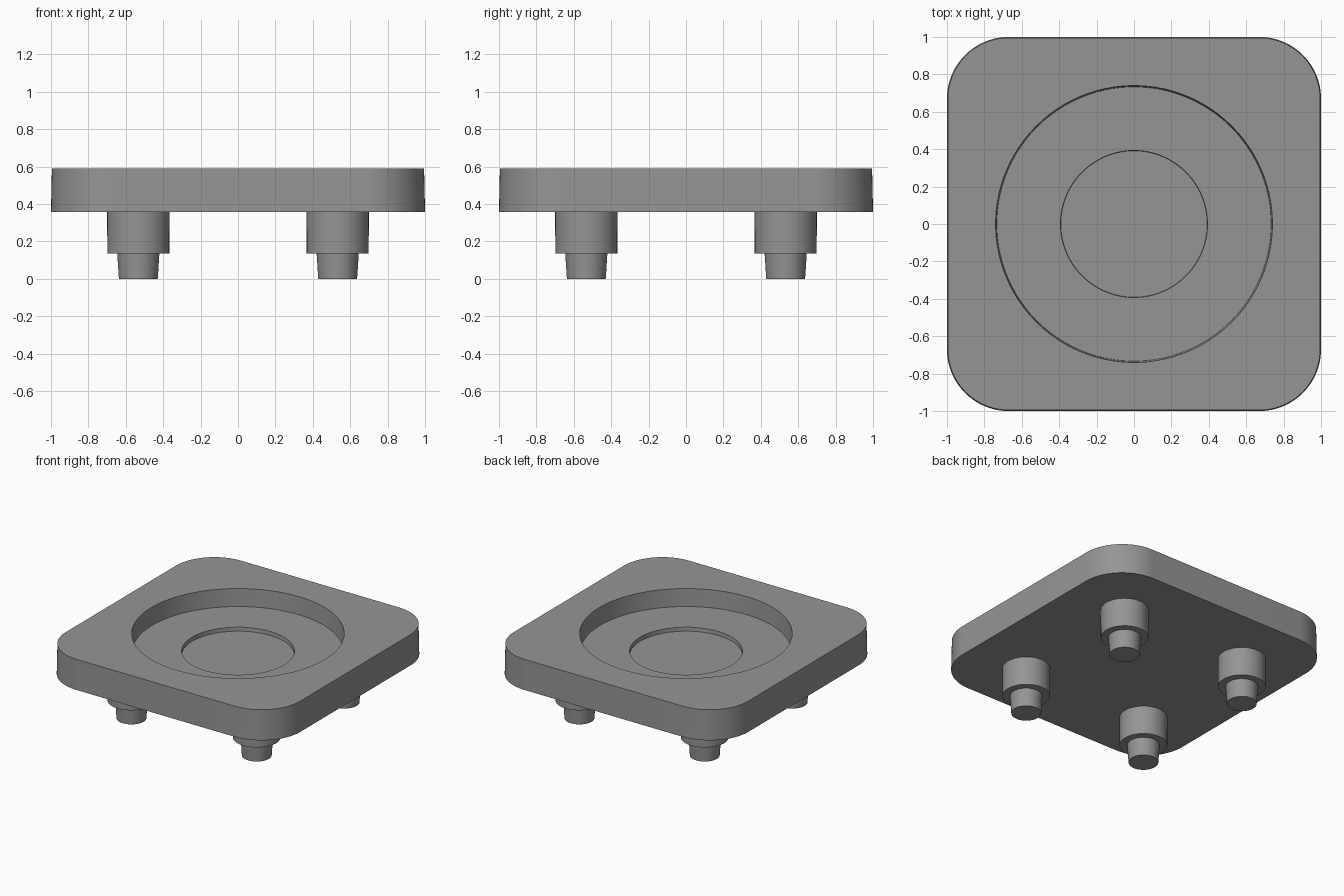
import bpy, bmesh, math

if "Cube" in bpy.data.objects:
    bpy.data.objects.remove(bpy.data.objects["Cube"])

grey = bpy.data.materials.new("mid grey")
grey.diffuse_color = (0.3, 0.3, 0.3, 1)
grey.use_nodes = True
grey.node_tree.nodes["Principled BSDF"].inputs["Base Color"].default_value = grey.diffuse_color
CORNER = 24                  # segments per rounded corner
COUNT = 4 * (CORNER + 1)     # points in every plate ring


def rounded_square(half, radius, z):
    ring = []
    for k in range(4):
        mid = math.radians(45 + 90 * k)
        cx = math.copysign(half - radius, math.cos(mid))
        cy = math.copysign(half - radius, math.sin(mid))
        for i in range(CORNER + 1):
            a = math.radians(90 * (k + i / CORNER))
            ring.append((cx + radius * math.cos(a), cy + radius * math.sin(a), z))
    return ring


def circle(radius, z, x=0, y=0, count=COUNT):
    step = 2 * math.pi / count
    return [(x + radius * math.cos((i + 0.5) * step),
             y + radius * math.sin((i + 0.5) * step), z) for i in range(count)]


def loft(name, rings):
    """Join rings of equal length into one closed solid."""
    bm = bmesh.new()
    loops = [[bm.verts.new(p) for p in ring] for ring in rings]
    for a, b in zip(loops, loops[1:]):
        for i in range(len(a)):
            j = (i + 1) % len(a)
            bm.faces.new((a[i], a[j], b[j], b[i]))
    bm.faces.new(loops[0][::-1])
    bm.faces.new(loops[-1])
    bmesh.ops.recalc_face_normals(bm, faces=bm.faces)
    mesh = bpy.data.meshes.new(name)
    bm.to_mesh(mesh)
    bm.free()
    mesh.materials.append(grey)
    obj = bpy.data.objects.new(name, mesh)
    bpy.context.collection.objects.link(obj)
    bpy.ops.object.select_all(action='DESELECT')
    obj.select_set(True)
    bpy.context.view_layer.objects.active = obj
    bpy.ops.object.shade_smooth_by_angle(angle=math.radians(30))


# Plate with slightly drafted sides and a two-step round recess
loft("plate", [
    rounded_square(1.0, 0.33, 0.357),
    rounded_square(0.995, 0.325, 0.59),
    circle(0.74, 0.59),
    circle(0.733, 0.455),
    circle(0.393, 0.455),
    circle(0.391, 0.425),
])

# Four stepped feet with tapered tips
for sx, side in ((-1, "left"), (1, "right")):
    for sy, end in ((-1, "front"), (1, "back")):
        x, y = 0.533 * sx, 0.533 * sy
        loft(f"{end}_{side}_foot", [
            circle(0.104, 0.0, x, y, 48),
            circle(0.113, 0.137, x, y, 48),
            circle(0.166, 0.137, x, y, 48),
            circle(0.167, 0.357, x, y, 48),
        ])
